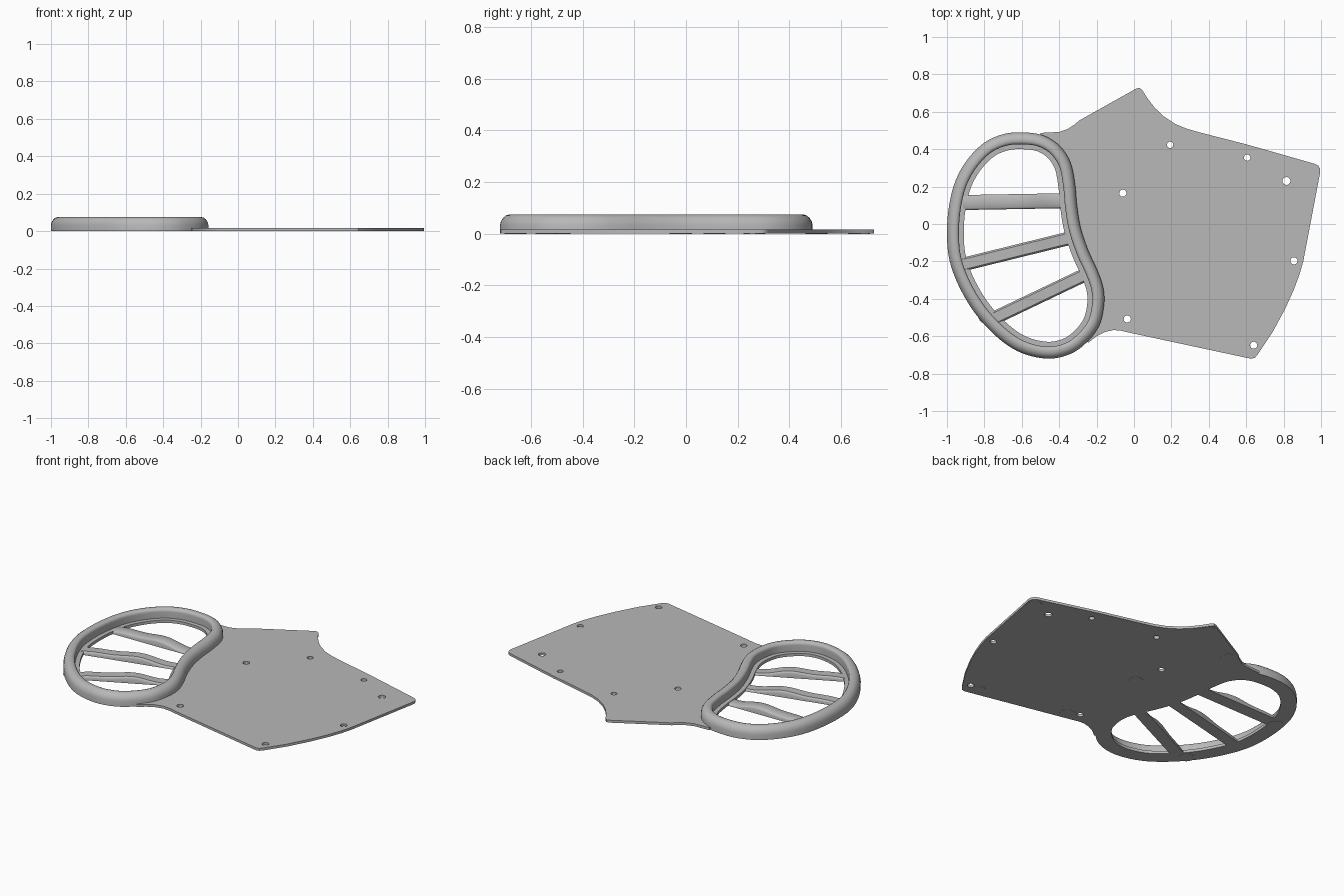
import bpy, bmesh, math
from mathutils import Vector

if "Cube" in bpy.data.objects:
    bpy.data.objects.remove(bpy.data.objects["Cube"])

grey = bpy.data.materials.new("warm_grey")
grey.diffuse_color = (0.48, 0.48, 0.48, 1)
grey.use_nodes = True
grey.node_tree.nodes["Principled BSDF"].inputs["Base Color"].default_value = grey.diffuse_color
BASE = 0.001      # underside of the body, just above the thin pads
THICK = 0.016


def finish(ob):
    """Give an object its colour and smooth shading with sharp edges."""
    ob.data.materials.clear()
    ob.data.materials.append(grey)
    bpy.ops.object.select_all(action='DESELECT')
    ob.select_set(True)
    bpy.context.view_layer.objects.active = ob
    bpy.ops.object.shade_smooth_by_angle(angle=math.radians(35))


def add(name, data):
    ob = bpy.data.objects.new(name, data)
    bpy.context.collection.objects.link(ob)
    return ob


def loft(name, rings, closed):
    """Skin a list of equal cross-sections, as a loop or with end caps."""
    bm = bmesh.new()
    rows = [[bm.verts.new(p) for p in r] for r in rings]
    n, m = len(rows), len(rows[0])
    for i in range(n if closed else n - 1):
        a, b = rows[i], rows[(i + 1) % n]
        for j in range(m):
            k = (j + 1) % m
            bm.faces.new((a[j], a[k], b[k], b[j]))
    if not closed:
        bm.faces.new(rows[0])
        bm.faces.new(rows[-1])
    bmesh.ops.recalc_face_normals(bm, faces=bm.faces)
    me = bpy.data.meshes.new(name)
    bm.to_mesh(me)
    bm.free()
    finish(add(name, me))


def smooth_loop(pts, steps):
    """Closed Catmull-Rom curve through the points."""
    out, n = [], len(pts)
    for i in range(n):
        p0, p1, p2, p3 = (Vector(pts[(i + k) % n]) for k in (-1, 0, 1, 2))
        for s in range(steps):
            t = s / steps
            out.append(0.5 * (2 * p1 + (p2 - p0) * t
                              + (2 * p0 - 5 * p1 + 4 * p2 - p3) * t * t
                              + (3 * p1 - p0 - 3 * p2 + p3) * t ** 3))
    return out


def circle(x, y, r, n=24):
    return [(x + r * math.cos(math.tau * i / n), y + r * math.sin(math.tau * i / n))
            for i in range(n)]


# Bean-shaped rim: clockwise outline swept with a rounded, ledged section
bean = [(-.60, .49), (-.49, .475), (-.40, .42), (-.34, .33), (-.315, .21),
        (-.305, .10), (-.285, -.02), (-.245, -.14), (-.195, -.25), (-.165, -.34),
        (-.16, -.43), (-.185, -.54), (-.25, -.63), (-.34, -.695), (-.46, -.72),
        (-.60, -.69), (-.72, -.615), (-.84, -.49), (-.93, -.345), (-.985, -.20),
        (-1, -.06), (-.99, .09), (-.955, .23), (-.89, .345), (-.80, .435), (-.70, .48)]
section = [(0, BASE), (0, .034), (.004, .049), (.012, .062), (.023, .071), (.036, .075),
           (.048, .075), (.057, .072), (.063, .064), (.064, .055), (.064, .018),
           (.09, .018), (.09, BASE)]
path = smooth_loop(bean, 5)
rings = []
for i, p in enumerate(path):
    t = (path[(i + 1) % len(path)] - path[i - 1]).normalized()
    inward = Vector((t.y, -t.x))
    rings.append([(*(p + inward * d), z) for d, z in section])
loft("rim", rings, True)

# Flat plate with screw holes
outline = [(-.50, .487), (-.40, .492), (-.355, .508), (-.32, .53), (-.29, .555),
           (.01, .723), (.03, .728), (.045, .715), (.07, .675), (.11, .622),
           (.16, .575), (.22, .535), (.28, .51), (.35, .49), (.60, .426), (.965, .322),
           (.985, .312), (.995, .295), (.995, .275), (.905, -.20), (.885, -.27),
           (.855, -.35), (.81, -.45), (.74, -.58), (.66, -.70), (.645, -.716),
           (.625, -.72), (.60, -.715), (-.02, -.582), (-.07, -.57), (-.11, -.567),
           (-.155, -.577), (-.20, -.60), (-.245, -.635), (-.26, -.60), (-.205, -.50),
           (-.195, -.38), (-.235, -.25), (-.28, -.14), (-.32, -.02), (-.34, .10),
           (-.35, .21), (-.375, .32), (-.43, .40), (-.50, .45)]
holes = [(.193, .423, .017), (.605, .355, .017), (.815, .23, .021), (-.06, .165, .019),
         (.855, -.197, .019), (-.036, -.508, .019), (.64, -.648, .019)]
cu = bpy.data.curves.new("plate", 'CURVE')
cu.dimensions = '2D'
cu.fill_mode = 'BOTH'
cu.extrude = (THICK - BASE) / 2
for loop in [outline] + [circle(*h) for h in holes]:
    sp = cu.splines.new('POLY')
    sp.points.add(len(loop) - 1)
    for pt, (x, y) in zip(sp.points, loop):
        pt.co = (x, y, 0, 1)
    sp.use_cyclic_u = True
plate = add("plate", cu)
plate.location.z = (THICK + BASE) / 2
plate.select_set(True)
bpy.context.view_layer.objects.active = plate
bpy.ops.object.convert(target='MESH')
finish(bpy.context.view_layer.objects.active)

# Wavy crossbars: flat below, rounded edges and a soft hump on top
bars = [((-.90, .115), (-.39, .124), .040), ((-.90, -.213), (-.36, -.08), .036),
        ((-.73, -.495), (-.28, -.28), .036)]
for k, (a, b, w) in enumerate(bars):
    a, b = Vector(a), Vector(b)
    d = (b - a).normalized()
    a, b = a - d * .022, b + d * .022
    side = Vector((-d.y, d.x))
    rings = []
    for i in range(29):
        t = i / 28
        h = .017 + .02 * math.sin(math.pi * t) ** 2 + .005 * math.sin(math.tau * 2 * t)
        c = a.lerp(b, t)
        sec = [(-w, BASE), (w, BASE), (w, h - .010), (w * .93, h - .005), (w * .75, h),
               (-w * .75, h), (-w * .93, h - .005), (-w, h - .010)]
        rings.append([(*(c + side * s), z) for s, z in sec])
    loft(f"crossbar_{k + 1}", rings, False)

# Thin round pads on the underside
pads = [(.945, .265), (.02, .67), (-.26, .505), (-.03, -.02), (-.938, .11),
        (-.79, -.49), (.03, -.54), (.58, -.66)]
for k, (x, y) in enumerate(pads):
    c = circle(x, y, .043, 32)
    loft(f"pad_{k + 1}", [[(*p, z) for p in c] for z in (0, .004)], False)
